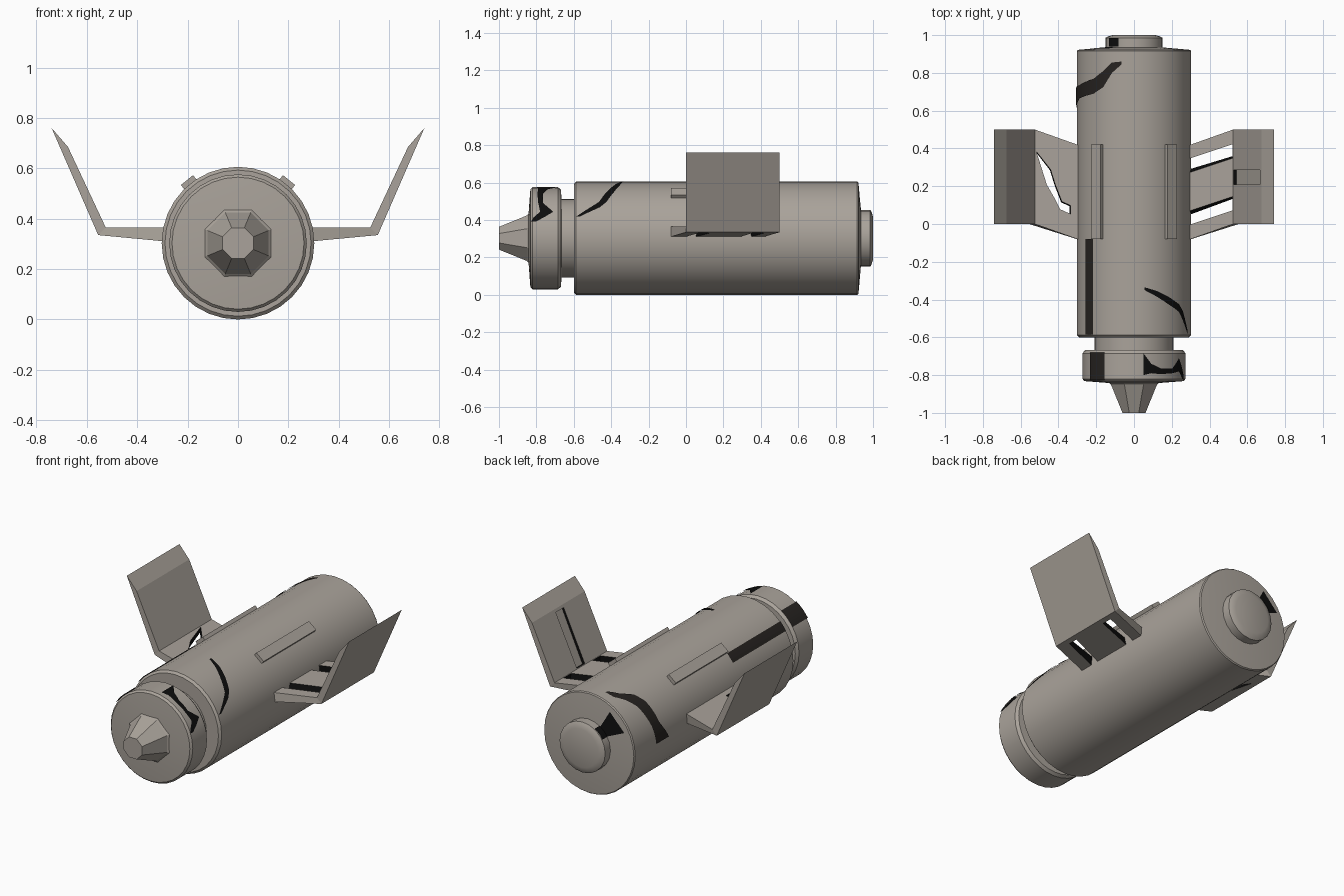
import bpy, bmesh, math
from mathutils import Vector

if "Cube" in bpy.data.objects:
    bpy.data.objects.remove(bpy.data.objects["Cube"])

CZ = 0.303  # height of the hull axis


def material(name, rgb):
    m = bpy.data.materials.new(name)
    m.diffuse_color = (*rgb, 1)
    m.use_nodes = True
    m.node_tree.nodes["Principled BSDF"].inputs["Base Color"].default_value = m.diffuse_color
    return m


HULL = material("warm_grey", (0.40, 0.365, 0.325))
BLACK = material("black", (0.004, 0.004, 0.004))
CHAR = material("charcoal", (0.02, 0.017, 0.015))


def finish(name, bm, mats, smooth=None, recalc=True):
    if recalc:
        bmesh.ops.recalc_face_normals(bm, faces=bm.faces)
    me = bpy.data.meshes.new(name)
    bm.to_mesh(me)
    bm.free()
    for m in mats:
        me.materials.append(m)
    ob = bpy.data.objects.new(name, me)
    bpy.context.collection.objects.link(ob)
    if smooth:
        bpy.ops.object.select_all(action='DESELECT')
        ob.select_set(True)
        bpy.context.view_layer.objects.active = ob
        bpy.ops.object.shade_smooth_by_angle(angle=math.radians(smooth))
    return ob


def lathe(name, profile, sides, smooth=30, turn=0.0):
    """Revolve (radius, y) points round the hull axis, ends capped."""
    bm = bmesh.new()
    rings = []
    for r, y in profile:
        angles = [2 * math.pi * i / sides + turn for i in range(sides)]
        rings.append([bm.verts.new((r * math.cos(a), y, CZ + r * math.sin(a))) for a in angles])
    for a, b in zip(rings, rings[1:]):
        for i in range(sides):
            j = (i + 1) % sides
            bm.faces.new((a[i], a[j], b[j], b[i]))
    bm.faces.new(rings[0])
    bm.faces.new(rings[-1])
    return finish(name, bm, [HULL], smooth)


def loft(name, a, b, index=0):
    """Closed solid between two matching polygons."""
    bm = bmesh.new()
    va = [bm.verts.new(p) for p in a]
    vb = [bm.verts.new(p) for p in b]
    n = len(va)
    bm.faces.new(va)
    bm.faces.new(vb)
    for i in range(n):
        j = (i + 1) % n
        bm.faces.new((va[i], va[j], vb[j], vb[i]))
    for f in bm.faces:
        f.material_index = index
    return finish(name, bm, [HULL, BLACK])


def cut(ob, cutter):
    mod = ob.modifiers.new("cut", 'BOOLEAN')
    mod.operation = 'DIFFERENCE'
    mod.solver = 'EXACT'
    mod.object = cutter
    bpy.context.view_layer.objects.active = ob
    bpy.ops.object.modifier_apply(modifier=mod.name)
    bpy.data.objects.remove(cutter)


def mark(name, radius, points, mat):
    """Painted mark wrapped on a drum; points are (x, y_low, y_high) seen from above."""
    bm = bmesh.new()
    pts = sorted((math.acos(max(-1, min(1, x / radius))), lo, hi) for x, lo, hi in points)
    prev = None
    r = radius + 0.004
    for p, q in zip(pts, pts[1:]):
        steps = max(1, round((q[0] - p[0]) / 0.06))
        for k in range(steps + 1):
            t = k / steps
            a, lo, hi = (u + (v - u) * t for u, v in zip(p, q))
            pair = [bm.verts.new((r * math.cos(a), y, CZ + r * math.sin(a))) for y in (lo, hi)]
            if prev:
                bm.faces.new((prev[0], pair[0], pair[1], prev[1]))
            prev = pair
    bmesh.ops.remove_doubles(bm, verts=bm.verts, dist=1e-5)
    bm.normal_update()
    for f in bm.faces:
        if f.normal.dot(f.calc_center_median() - Vector((0, f.calc_center_median().y, CZ))) < 0:
            f.normal_flip()
    return finish(name, bm, [mat], recalc=False)


# hull drums
lathe("main_hull", [(0.20, -0.60), (0.29, -0.60), (0.303, -0.588), (0.303, 0.915), (0.298, 0.922), (0.15, 0.935)], 32)
lathe("neck", [(0.21, -0.69), (0.21, -0.58)], 32)
lathe("head_drum", [(0.13, -0.842), (0.262, -0.832), (0.273, -0.82), (0.273, -0.685), (0.26, -0.668), (0.18, -0.665)], 32)
lathe("nose_cone", [(0.15, -0.835), (0.132, -0.85), (0.066, -1.0)], 8, 20, math.radians(22.5))
lathe("rear_cap", [(0.152, 0.92), (0.152, 0.985), (0.14, 0.992), (0.115, 1.0)], 20)

# wings: a swept arm and an upturned flap
INNER = [(0.28, 0.309), (0.555, 0.335), (0.525, 0.365), (0.28, 0.366)]
FLAP = [(0.555, 0.335), (0.74, 0.76), (0.675, 0.685), (0.525, 0.365)]


def sweep(x):
    return min(0.0, -0.08 + 0.08 * (x - 0.3) / 0.225)


arms, flaps = {}, {}
for s, side in ((1, "right"), (-1, "left")):
    arms[s] = loft(side + "_wing_arm", [(s * x, sweep(x), z) for x, z in INNER],
                   [(s * x, sweep(x) + 0.5, z) for x, z in INNER])
    flaps[s] = loft(side + "_wing_flap", [(s * x, 0, z) for x, z in FLAP],
                    [(s * x, 0.5, z) for x, z in FLAP])

    # long rails on the shoulders
    a = math.radians(51)
    out, tan = Vector((s * math.cos(a), 0, math.sin(a))), Vector((s * math.sin(a), 0, -math.cos(a)))
    mid = Vector((0, 0, CZ))
    sec = [mid + out * r + tan * t for r, t in ((0.28, -0.031), (0.28, 0.031), (0.322, 0.031), (0.322, -0.031))]
    loft(side + "_rail", [p + Vector((0, -0.08, 0)) for p in sec], [p + Vector((0, 0.42, 0)) for p in sec])

# right arm: two black-walled slots either side of a middle bar
def slot(y_low, y_high):
    """Swept slot outline at its inner end; extra slope given per height."""
    return [(0.26, y_low - 0.015), (0.521, y_low + 0.072), (0.521, y_high + 0.072), (0.26, y_high - 0.015)]


for low, high in (((0.30, 0.35), (0.27, 0.35)), ((0.0, 0.045), (0.0, 0.08))):
    cut(arms[1], loft("slot_cutter", [(x, y, 0.29) for x, y in slot(*low)],
                      [(x, y, 0.385) for x, y in slot(*high)], 1))

# right flap: shallow groove with black walls and a grey floor
p = Vector((0.525, 0, 0.365))
d = Vector((0.145, 0, 0.32)).normalized()
n = Vector((-d.z, 0, d.x))
sec = [p + d * u + n * v for u, v in ((0.005, -0.017), (0.335, -0.017), (0.335, 0.02), (0.005, 0.02))]
groove = loft("groove_cutter", [q + Vector((0, 0.21, 0)) for q in sec], [q + Vector((0, 0.285, 0)) for q in sec], 1)
for f in groove.data.polygons:
    if abs(f.normal.dot(n)) > 0.9:
        f.material_index = 0
cut(flaps[1], groove)

# left arm: jagged tear right through
TEAR = [(-0.515, 0.385), (-0.46, 0.21), (-0.42, 0.14), (-0.39, 0.08), (-0.335, 0.055),
        (-0.335, 0.10), (-0.38, 0.12), (-0.415, 0.21), (-0.44, 0.29)]
cut(arms[-1], loft("tear_cutter", [(x - 0.008, y - 0.008, 0.29) for x, y in TEAR],
                   [(x, y, 0.385) for x, y in TEAR], 1))

# cracks and dark panels on the hull
mark("rear_crack", 0.303, [(-0.303, 0.60, 0.72), (-0.285, 0.665, 0.735), (-0.21, 0.69, 0.77),
                           (-0.16, 0.725, 0.81), (-0.115, 0.80, 0.855), (-0.065, 0.845, 0.86)], CHAR)
mark("front_crack", 0.303, [(0.055, -0.35, -0.335), (0.12, -0.385, -0.355), (0.18, -0.425, -0.385),
                            (0.235, -0.465, -0.425), (0.255, -0.51, -0.46), (0.28, -0.585, -0.565)], BLACK)
mark("side_panel", 0.303, [(-0.253, -0.585, -0.08), (-0.215, -0.585, -0.08)], CHAR)
mark("head_panel", 0.273, [(-0.23, -0.825, -0.68), (-0.155, -0.825, -0.68)], CHAR)
mark("head_crack", 0.273, [(0.05, -0.80, -0.685), (0.09, -0.79, -0.74), (0.14, -0.795, -0.765), (0.2, -0.79, -0.765),
                           (0.235, -0.78, -0.71), (0.25, -0.815, -0.76), (0.258, -0.825, -0.80)], BLACK)
mark("cap_panel", 0.152, [(-0.13, 0.94, 0.985), (-0.08, 0.94, 0.985)], BLACK)

# black wedge on the rear face
bm = bmesh.new()
wedge = [(0.15, 124, 0.938), (0.27, 122, 0.928), (0.27, 152, 0.928), (0.15, 148, 0.938)]
bm.faces.new([bm.verts.new((r * math.cos(math.radians(a)), y, CZ + r * math.sin(math.radians(a)))) for r, a, y in wedge])
bm.normal_update()
for f in bm.faces:
    if f.normal.y < 0:
        f.normal_flip()
finish("rear_wedge", bm, [BLACK], recalc=False)
